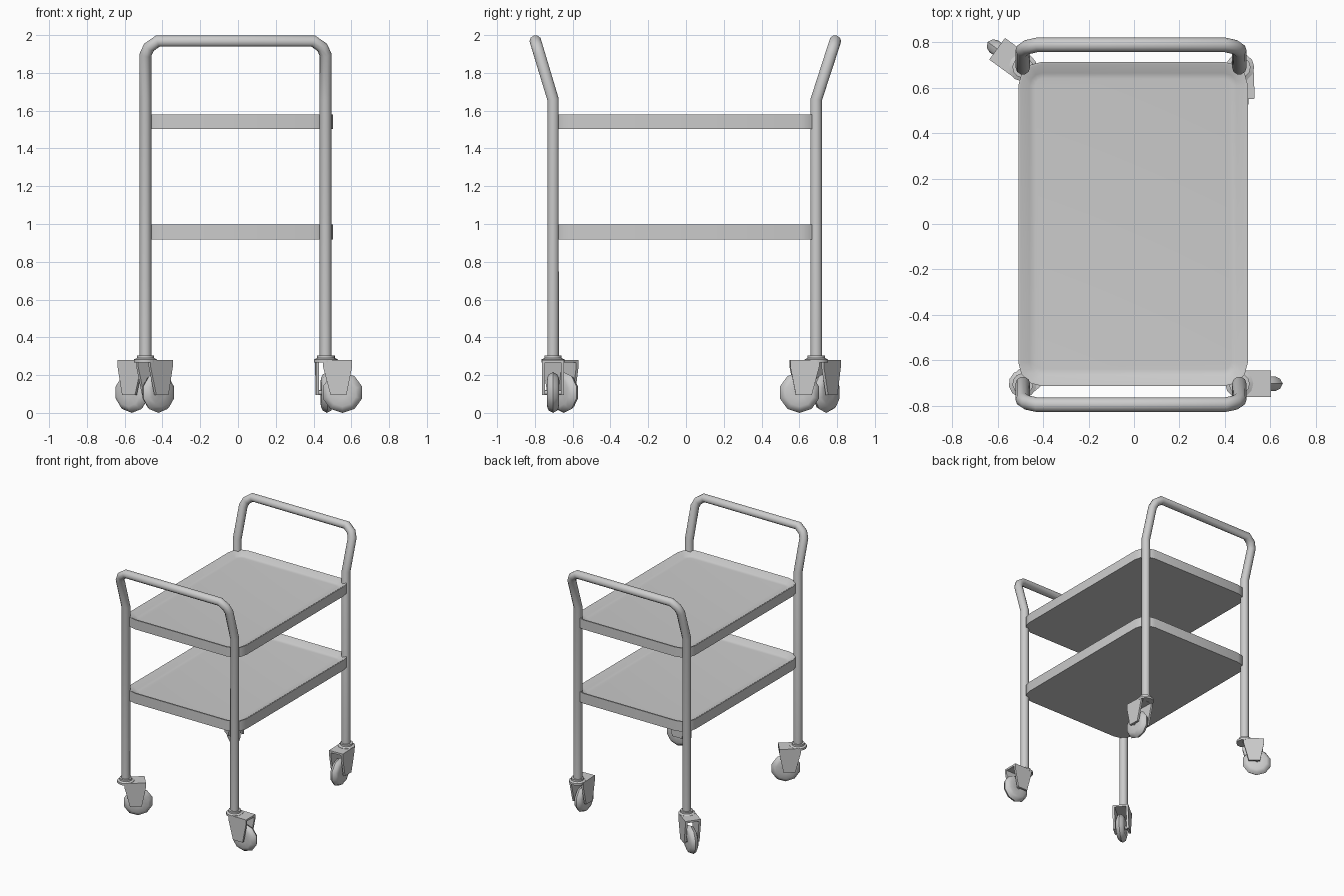
import bpy, bmesh
from math import pi, cos, sin, radians
from mathutils import Matrix, Vector

if "Cube" in bpy.data.objects:
    bpy.data.objects.remove(bpy.data.objects["Cube"])


def finish(bm, name, angle=40):
    bmesh.ops.recalc_face_normals(bm, faces=bm.faces)
    me = bpy.data.meshes.new(name)
    bm.to_mesh(me)
    bm.free()
    ob = bpy.data.objects.new(name, me)
    bpy.context.collection.objects.link(ob)
    smooth(ob, angle)
    return ob


def smooth(ob, angle):
    bpy.ops.object.select_all(action='DESELECT')
    bpy.context.view_layer.objects.active = ob
    ob.select_set(True)
    bpy.ops.object.shade_smooth_by_angle(angle=radians(angle))


def loft(bm, rings, closed=False):
    """Skin a list of vertex-position rings; cap the ends unless closed."""
    vs = [[bm.verts.new(p) for p in r] for r in rings]
    n = len(vs[0])
    pairs = list(zip(vs, vs[1:])) + ([(vs[-1], vs[0])] if closed else [])
    for a, b in pairs:
        for i in range(n):
            j = (i + 1) % n
            bm.faces.new((a[i], a[j], b[j], b[i]))
    if not closed:
        bm.faces.new(vs[0][::-1])
        bm.faces.new(vs[-1])


# Bent tube frames: two legs joined by a handle
def frame(name, y_leg, y_top):
    half = [(-.49, .28), (-.49, 1.66), (-.49, 1.895), (-.472, 1.935), (-.425, 1.968)]
    cx = -.013
    pts = half + [(2 * cx - x, z) for x, z in reversed(half)]
    cu = bpy.data.curves.new(name, 'CURVE')
    cu.dimensions = '3D'
    cu.bevel_depth = .032
    cu.bevel_resolution = 3
    cu.use_fill_caps = True
    sp = cu.splines.new('POLY')
    sp.points.add(len(pts) - 1)
    for p, (x, z) in zip(sp.points, pts):
        t = max(0, (z - 1.66) / .308)
        p.co = (x, y_leg + t * (y_top - y_leg), z, 1)
    ob = bpy.data.objects.new(name, cu)
    bpy.context.collection.objects.link(ob)
    bpy.ops.object.select_all(action='DESELECT')
    bpy.context.view_layer.objects.active = ob
    ob.select_set(True)
    bpy.ops.object.convert(target='MESH')
    smooth(bpy.context.view_layer.objects.active, 50)


frame("front_tube_frame", -.704, -.797)
frame("back_tube_frame", .69, .79)


# Dished trays with rounded corners
def rounded(hx, hy, r, z, inset):
    pts = []
    for k, (sx, sy) in enumerate([(1, 1), (-1, 1), (-1, -1), (1, -1)]):
        for s in range(4):
            a = (k + s / 3) * pi / 2
            pts.append((-.004 + sx * (hx - r) + (r - inset) * cos(a),
                        sy * (hy - r) + (r - inset) * sin(a), z))
    return pts


def tray(name, z0, z1):
    bm = bmesh.new()
    prof = [(0, z0), (0, z1), (.01, z1), (.05, z1 - .028), (.075, z1 - .03)]
    loft(bm, [rounded(.506, .715, .105, z, i) for i, z in prof])
    finish(bm, name, 50)


tray("upper_tray", 1.504, 1.579)
tray("lower_tray", .917, .997)


# Swivel casters
def disc(bm, prof, n):
    loft(bm, [[(r * cos(2 * pi * i / n), r * sin(2 * pi * i / n), z)
               for i in range(n)] for r, z in prof])


def caster(name, x, y, deg):
    m = Matrix.Translation((x, y, 0)) @ Matrix.Rotation(radians(deg), 4, 'Z')
    # Fork: collar, bridge plate and two tapered cheeks
    bm = bmesh.new()
    disc(bm, [(.062, .267), (.062, .283), (.046, .29), (.046, .304)], 12)
    bridge = [(-.012, -.058), (.14, -.058), (.14, .058), (-.012, .058)]
    loft(bm, [[(px, py, z) for px, py in bridge] for z in (.266, .281)])
    cheek = [(-.014, .281), (-.014, .245), (.026, .094), (.11, .094), (.14, .245), (.14, .281)]
    for s in (-1, 1):
        loft(bm, [[(px, s * w, z) for px, z in cheek] for w in (.043, .059)])
    fork = finish(bm, name + "_fork", 35)
    fork.matrix_world = m
    # Wheel: lathed tyre section with axle
    bm = bmesh.new()
    prof = [(.03, -.03), (.075, -.032), (.096, -.022), (.108, 0),
            (.096, .022), (.075, .032), (.03, .03)]
    disc(bm, prof, 10)
    disc(bm, [(.014, -.05), (.014, .05)], 8)
    bm.transform(Matrix.Translation((.089, 0, .108)) @ Matrix.Rotation(pi / 2, 4, 'X')
                 @ Matrix.Rotation(pi / 2, 4, 'Z'))
    wheel = finish(bm, name + "_wheel", 45)
    wheel.matrix_world = m


caster("front_left_caster", -.49, -.704, 40)
caster("front_right_caster", .464, -.704, 0)
caster("back_left_caster", -.49, .69, 144)
caster("back_right_caster", .468, .69, -88)
